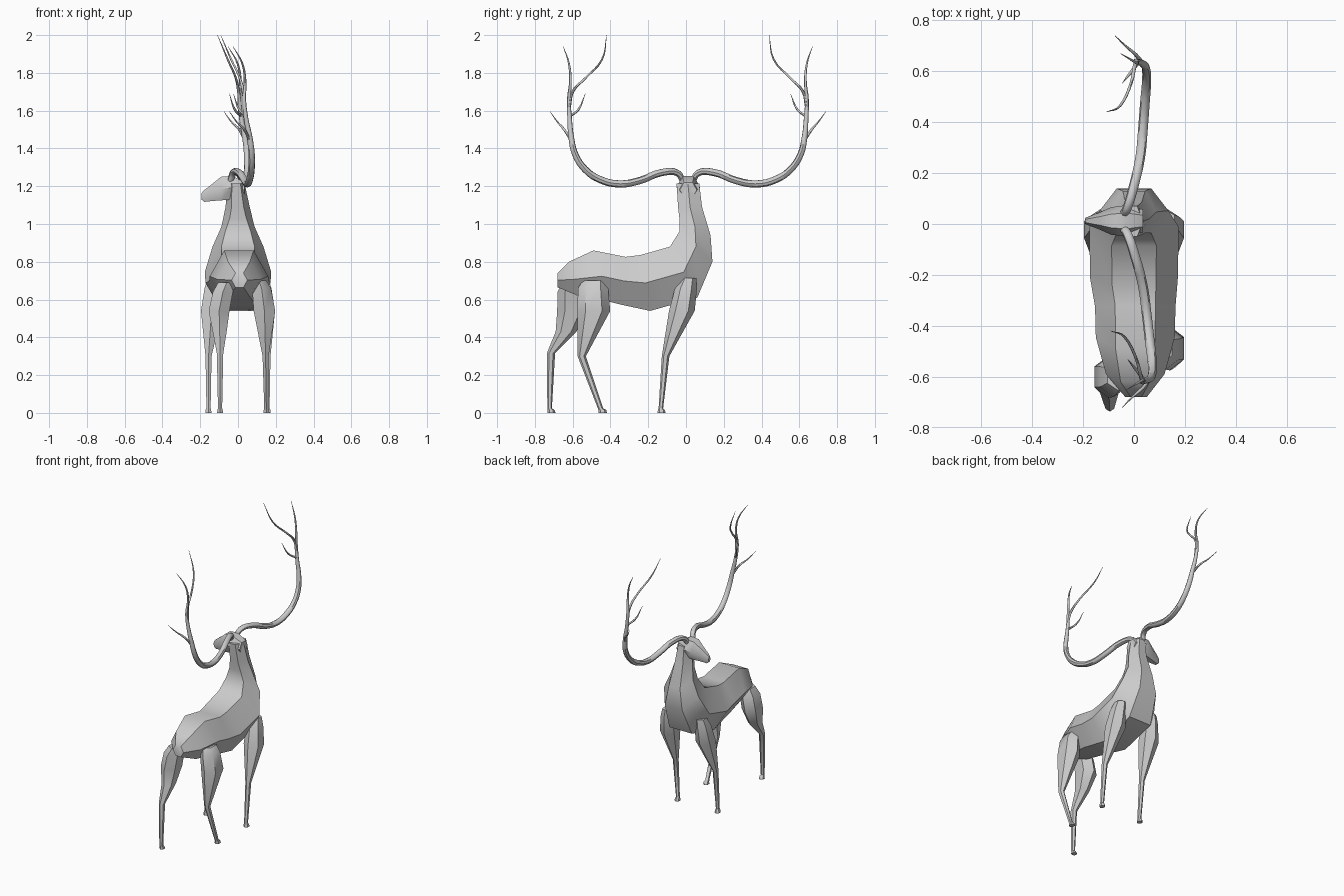
import bpy, bmesh, math
from mathutils import Vector as V


def finish(ob, angle=45):
    bpy.ops.object.select_all(action='DESELECT')
    bpy.context.view_layer.objects.active = ob
    ob.select_set(True)
    bpy.ops.object.shade_smooth_by_angle(angle=math.radians(angle))


def loft(name, rings):
    """Skin six-sided rings; each ring is (centre, corner axis, flat axis)."""
    bm = bmesh.new()
    loops = []
    for c, u, v in rings:
        loops.append([bm.verts.new(V(c) + V(u) * math.cos(k * math.pi / 3)
                                   + V(v) * math.sin(k * math.pi / 3) / 0.866)
                      for k in range(6)])
    for a, b in zip(loops, loops[1:]):
        for k in range(6):
            j = (k + 1) % 6
            bm.faces.new((a[k], a[j], b[j], b[k]))
    bm.faces.new(loops[0])
    bm.faces.new(loops[-1])
    bmesh.ops.recalc_face_normals(bm, faces=bm.faces)
    me = bpy.data.meshes.new(name)
    bm.to_mesh(me)
    bm.free()
    ob = bpy.data.objects.new(name, me)
    bpy.context.collection.objects.link(ob)
    finish(ob)


# Body and neck: back point (y, z), underside point (y, z), half width, x centre
profile = [
    ((-.68, .74), (-.68, .665), .042, .008),
    ((-.62, .80), (-.56, .615), .115, .005),
    ((-.49, .86), (-.40, .587), .155, .005),
    ((-.32, .826), (-.33, .57), .158, .005),
    ((-.24, .836), (-.19, .54), .172, 0),
    ((-.085, .88), (.06, .61), .176, 0),
    ((-.035, .96), (.14, .80), .135, 0),
    ((-.035, 1.03), (.13, .94), .088, 0),
    ((-.042, 1.09), (.085, 1.09), .064, -.002),
    ((-.05, 1.215), (.07, 1.215), .045, -.01),
]
rings = []
for (y1, z1), (y2, z2), w, x in profile:
    a, b = V((x, y1, z1)), V((x, y2, z2))
    rings.append(((a + b) / 2, (w, 0, 0), (a - b) / 2))
loft("body_and_neck", rings)

# Head turned to the side: x, top z, bottom z, half width
head = [(.035, 1.22, 1.14, .045), (-.03, 1.255, 1.13, .062),
        (-.09, 1.25, 1.125, .054), (-.135, 1.213, 1.122, .034),
        (-.178, 1.18, 1.117, .018), (-.192, 1.165, 1.128, .012)]
loft("head", [((x, .012, (t + b) / 2), (0, w, 0), (0, 0, (t - b) / 2))
              for x, t, b, w in head])


# Legs: x, y, z, half size in x, half size in y
def leg(name, rows, side=1):
    loft(name, [((x * side, y, z), (0, hy, 0), (hx, 0, 0))
                for x, y, z, hx, hy in rows])


front = [(.125, .015, .715, .035, .04), (.132, 0, .66, .045, .058),
         (.14, -.022, .54, .056, .068), (.156, -.108, .30, .016, .02),
         (.156, -.133, .025, .011, .012), (.157, -.13, .015, .015, .019),
         (.157, -.13, 0, .016, .021)]
leg("front_leg_right", front)
leg("front_leg_left", front, -1)
leg("hind_leg_right", [
    (.11, -.485, .70, .04, .062), (.125, -.492, .66, .05, .08),
    (.14, -.488, .54, .057, .087), (.146, -.552, .30, .016, .022),
    (.15, -.453, .025, .011, .014), (.15, -.443, .015, .014, .021),
    (.15, -.441, 0, .016, .023)])
leg("hind_leg_left", [
    (.06, -.595, .69, .045, .06), (.08, -.60, .64, .053, .08),
    (.10, -.60, .54, .055, .082), (.097, -.635, .43, .037, .055),
    (.095, -.715, .315, .017, .022), (.095, -.722, .025, .011, .012),
    (.095, -.714, .015, .014, .018), (.095, -.712, 0, .016, .021)], -1)

# Antler branches: x, distance from the middle, z, thickness radius
branches = {
    "antler_beam": [
        (-.042, .025, 1.225, .016), (-.025, .055, 1.27, .018),
        (.002, .14, 1.272, .019), (.03, .255, 1.23, .019),
        (.042, .36, 1.212, .019), (.052, .465, 1.235, .019),
        (.06, .545, 1.29, .018), (.06, .597, 1.37, .017),
        (.05, .617, 1.455, .015), (.03, .626, 1.56, .012),
        (.02, .63, 1.66, .010), (.025, .622, 1.76, .007),
        (.01, .63, 1.85, .005), (-.04, .66, 1.94, .001)],
    "antler_inner_tine": [
        (.025, .628, 1.62, .009), (.015, .61, 1.70, .008),
        (.0, .545, 1.77, .006), (-.045, .455, 1.87, .005),
        (-.10, .43, 2.0, .001)],
    "antler_small_tine": [
        (.03, .625, 1.57, .007), (-.005, .58, 1.605, .006),
        (-.035, .543, 1.69, .001)],
    "antler_outer_tine": [
        (.05, .616, 1.44, .008), (.02, .655, 1.50, .007),
        (-.02, .69, 1.54, .004), (-.06, .73, 1.595, .001)],
}
for side, label in ((1, "left"), (-1, "right")):
    for part, pts in branches.items():
        cu = bpy.data.curves.new(part, 'CURVE')
        cu.dimensions = '3D'
        cu.bevel_depth = 1
        cu.bevel_resolution = 2
        cu.resolution_u = 4
        cu.use_fill_caps = True
        sp = cu.splines.new('BEZIER')
        sp.bezier_points.add(len(pts) - 1)
        for p, (x, d, z, r) in zip(sp.bezier_points, pts):
            p.co = (x - .02 * d * side, .01 + d * side, z)
            p.radius = r
            p.handle_left_type = p.handle_right_type = 'AUTO'
        ob = bpy.data.objects.new(part + "_" + label, cu)
        bpy.context.collection.objects.link(ob)
        bpy.ops.object.select_all(action='DESELECT')
        bpy.context.view_layer.objects.active = ob
        ob.select_set(True)
        bpy.ops.object.convert(target='MESH')
        finish(bpy.context.view_layer.objects.active)
